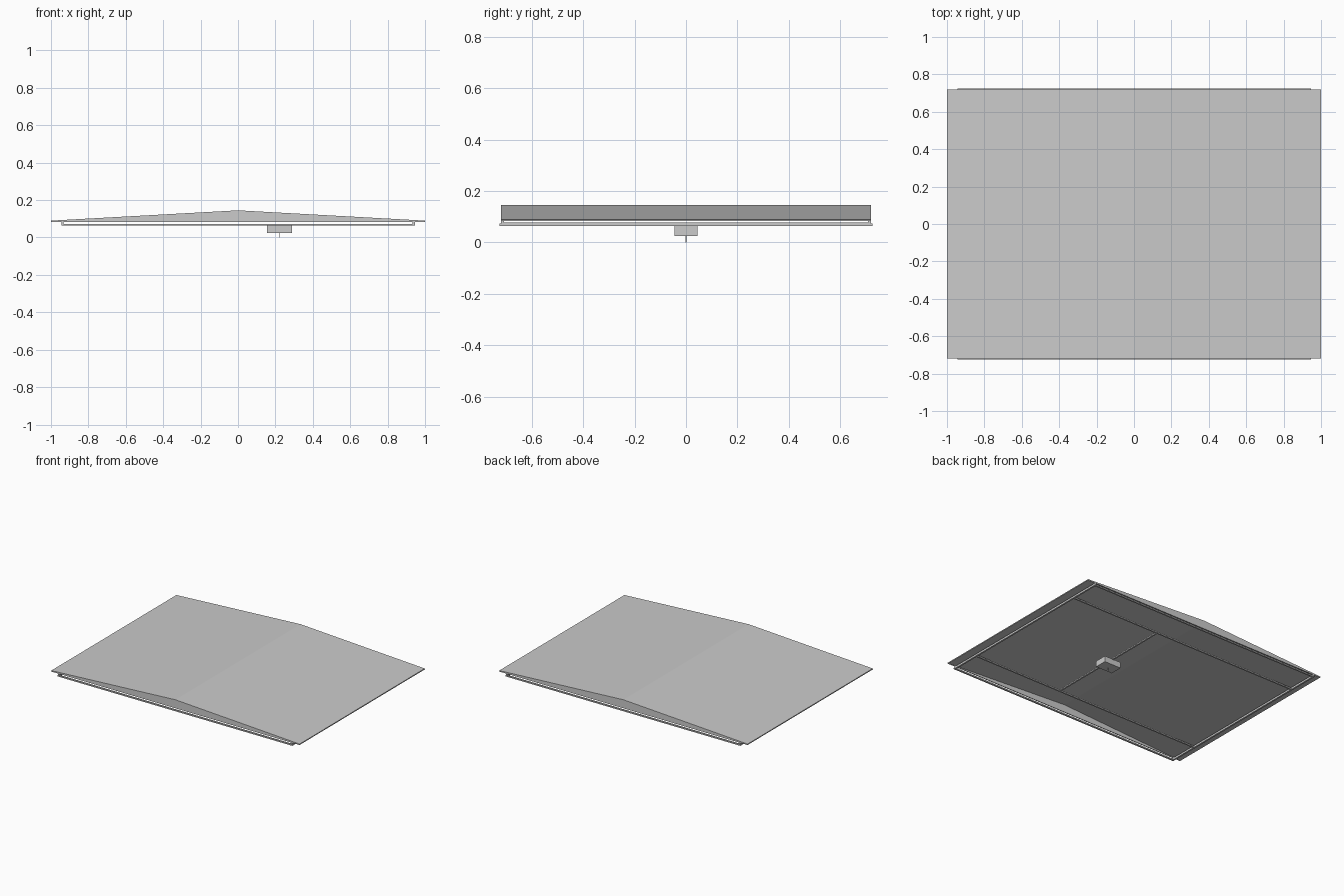
import bpy

if "Cube" in bpy.data.objects:
    bpy.data.objects.remove(bpy.data.objects["Cube"])

def mesh(name, verts, faces):
    me = bpy.data.meshes.new(name)
    me.from_pydata(verts, [], faces)
    ob = bpy.data.objects.new(name, me)
    bpy.context.collection.objects.link(ob)
    return ob

def box(name, lo, hi):
    v = [(x, y, z) for x in (lo[0], hi[0]) for y in (lo[1], hi[1]) for z in (lo[2], hi[2])]
    f = [(0, 1, 3, 2), (4, 6, 7, 5), (0, 4, 5, 1), (2, 3, 7, 6), (0, 2, 6, 4), (1, 5, 7, 3)]
    return mesh(name, v, f)

def extrude_y(name, profile, y0, y1):
    # profile is a list of (x, z), anticlockwise seen from the front
    n = len(profile)
    v = [(x, y, z) for y in (y0, y1) for x, z in profile]
    f = [tuple(range(n)), tuple(range(2 * n - 1, n - 1, -1))]
    f += [(i, i + n, (i + 1) % n + n, (i + 1) % n) for i in range(n)]
    return mesh(name, v, f)

EAVE, RIDGE, T = 0.09, 0.145, 0.007
HX, HY = 0.945, 0.725
Z0, Z1 = 0.064, 0.073

# shallow pitched roof, one sheet per slope
for s, side in ((-1, "left"), (1, "right")):
    p = [(0, RIDGE - T), (s, EAVE - T), (s, EAVE), (0, RIDGE)]
    extrude_y(side + "_roof_sheet", p if s > 0 else p[::-1], -0.72, 0.72)

# triangular gable walls closing the two ends, open underneath
for s, end in ((-1, "front"), (1, "back")):
    y = sorted((s * 0.72, s * 0.714))
    extrude_y(end + "_gable", [(-1, EAVE - T), (1, EAVE - T), (0, RIDGE - T)], *y)

# perimeter frame and inner beams
for s, n in ((-1, "front"), (1, "back")):
    y = sorted((s * HY, s * (HY - 0.012)))
    box(n + "_rail", (-HX, y[0], Z0), (HX, y[1], Z1))
    box(n + "_beam", (-HX, s * 0.5 - 0.006, Z0), (HX, s * 0.5 + 0.006, Z1))
for s, n in ((-1, "left"), (1, "right")):
    x = sorted((s * HX, s * (HX - 0.012)))
    box(n + "_rail", (x[0], -HY + 0.012, Z0), (x[1], HY - 0.012, 0.078))
    # short spacers between frame and roof
    for t in (-1, 1):
        y = sorted((t * 0.72, t * 0.708))
        box(n + "_spacer", (x[0], y[0], Z1), (x[1], y[1], 0.086))

# cross rod carrying the hanging unit
box("cross_rod", (0.215, -0.5, Z0), (0.227, 0.5, Z1))
box("hanging_unit", (0.154, -0.045, 0.025), (0.288, 0.045, 0.068))

# thin pull pin below the unit
bpy.ops.mesh.primitive_cylinder_add(vertices=8, radius=0.002, depth=0.027, location=(0.221, 0, 0.0135))
bpy.context.object.name = "pull_pin"
